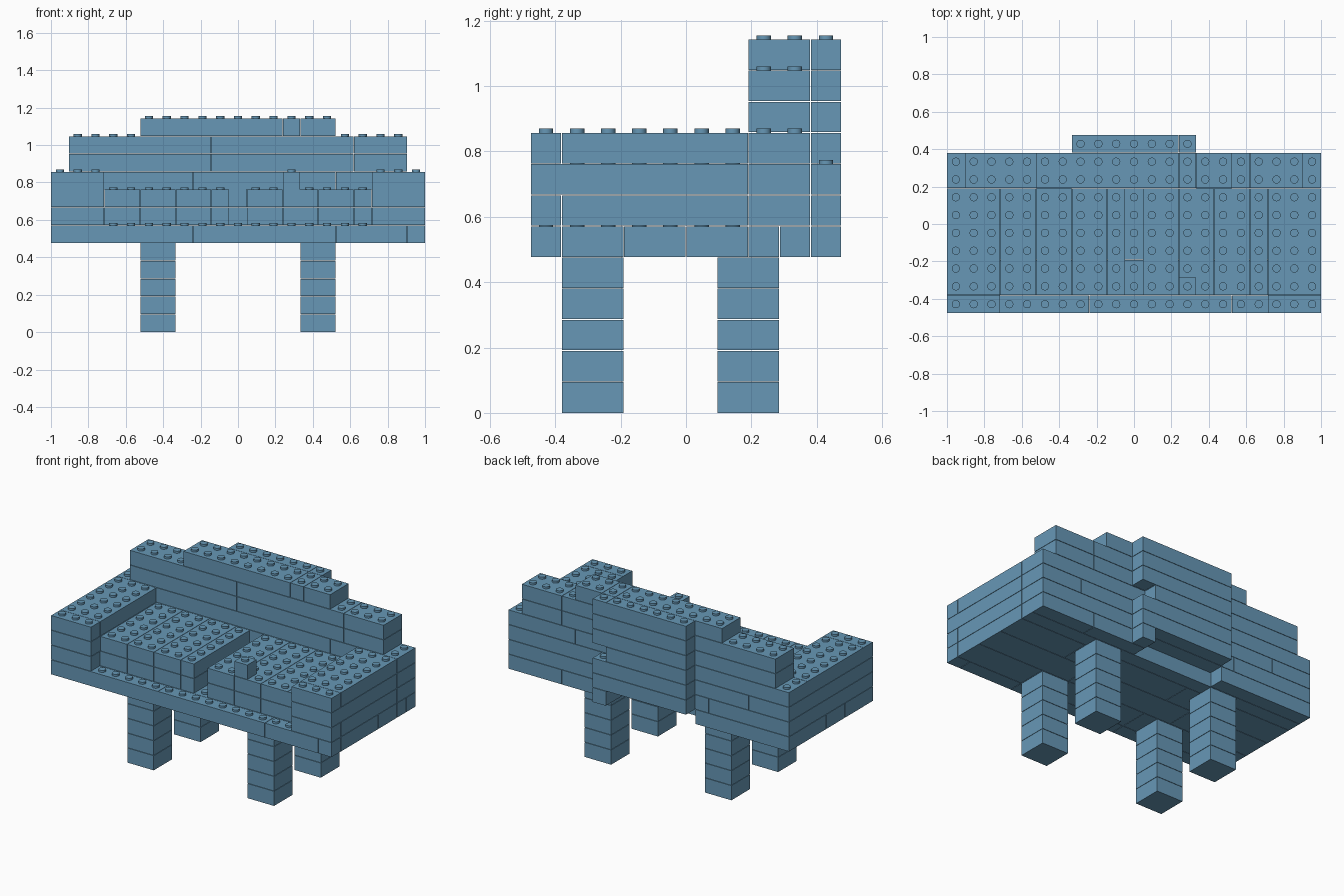
import bpy, bmesh, math
from mathutils import Matrix

if "Cube" in bpy.data.objects:
    bpy.data.objects.remove(bpy.data.objects["Cube"])

U = 2 / 21          # stud pitch
P = 0.0953          # brick height
GAP = 0.0012        # half gap between neighbouring bricks
STUD_R, STUD_H = 0.022, 0.013

blue = bpy.data.materials.new("muted_blue")
blue.diffuse_color = (0.135, 0.312, 0.468, 1)
blue.use_nodes = True
blue.node_tree.nodes["Principled BSDF"].inputs["Base Color"].default_value = blue.diffuse_color

parts = {}          # part name -> list of bricks (x0, x1, y0, y1, layer)
filled = set()      # occupied grid cells


def brick(part, x0, x1, y0, y1, layer):
    parts.setdefault(part, []).append((x0, x1, y0, y1, layer))
    filled.update((i, j, layer) for i in range(x0, x1) for j in range(y0, y1))


def row(part, cuts, y0, y1, layer):
    """Bricks side by side along x, split at the given columns."""
    for a, b in zip(cuts, cuts[1:]):
        brick(part, a, b, y0, y1, layer)


# Four legs of stacked 2x2 bricks
for depth, y in (("front", 1), ("back", 6)):
    for side, x in (("left", 5), ("right", 14)):
        for l in range(5):
            brick(f"{depth}_{side}_leg", x, x + 2, y, y + 2, l)

# Base platform
row("base", (0, 8, 16, 20, 21), 0, 1, 5)
for k, (a, b) in enumerate(((1, 3), (3, 5), (5, 7), (7, 8))):
    row("base", (0, 6, 14, 21) if k % 2 else (0, 8, 16, 21), a, b, 5)
row("base", (0, 7), 8, 9, 5)
row("base", (13, 17, 21), 8, 9, 5)

# Arms
for side, x in (("left", 0), ("right", 18)):
    for l, cuts in ((6, (0, 1, 7)), (7, (0, 7)), (8, (0, 1, 7))):
        for a, b in zip(cuts, cuts[1:]):
            brick(f"{side}_arm", x, x + 3, a, b, l)

# Two seat cushions with a narrow gap between them
for l in (6, 7):
    row("left_cushion", (3, 5, 7, 9, 10), 1, 7, l)
    row("right_cushion", (11, 13, 15, 17, 18), 1, 7, l)

# Small block resting on the right cushion
brick("small_block", 13, 14, 1, 2, 8)

# Backrest
for l, cuts in ((6, (0, 6, 14, 21)), (7, (0, 3, 11, 18, 21)), (8, (0, 8, 16, 21)),
                (9, (1, 9, 17, 20)), (10, (1, 9, 17, 20)), (11, (5, 13, 14, 16))):
    row("backrest", cuts, 7, 9, l)

# Rear support column with its notched side strip
for l in range(6, 12):
    brick("rear_support", 7, 13, 9, 10, l)
for l in (5, 6, 7, 9, 10, 11):
    brick("rear_side_strip", 13, 14, 9, 10, l)


def build(name, bricks):
    bm = bmesh.new()
    for x0, x1, y0, y1, l in bricks:
        lo = (x0 * U - 1 + GAP, (y0 - 5) * U + GAP, l * P + (GAP if l else 0))
        hi = (x1 * U - 1 - GAP, (y1 - 5) * U - GAP, (l + 1) * P - GAP)
        mid = [(a + b) / 2 for a, b in zip(lo, hi)]
        size = [b - a for a, b in zip(lo, hi)]
        bmesh.ops.create_cube(bm, size=1, matrix=Matrix.Translation(mid) @ Matrix.Diagonal((*size, 1)))
        # Studs on every uncovered cell
        for i in range(x0, x1):
            for j in range(y0, y1):
                if (i, j, l + 1) not in filled and l >= 5:
                    pos = ((i + 0.5) * U - 1, (j - 4.5) * U, hi[2] + STUD_H / 2)
                    bmesh.ops.create_cone(bm, cap_ends=True, segments=16, radius1=STUD_R,
                                          radius2=STUD_R, depth=STUD_H,
                                          matrix=Matrix.Translation(pos))
    mesh = bpy.data.meshes.new(name)
    bm.to_mesh(mesh)
    bm.free()
    mesh.materials.append(blue)
    ob = bpy.data.objects.new(name, mesh)
    bpy.context.collection.objects.link(ob)
    bpy.ops.object.select_all(action='DESELECT')
    ob.select_set(True)
    bpy.context.view_layer.objects.active = ob
    bpy.ops.object.shade_smooth_by_angle(angle=math.radians(35))


for name, bricks in parts.items():
    build(name, bricks)
